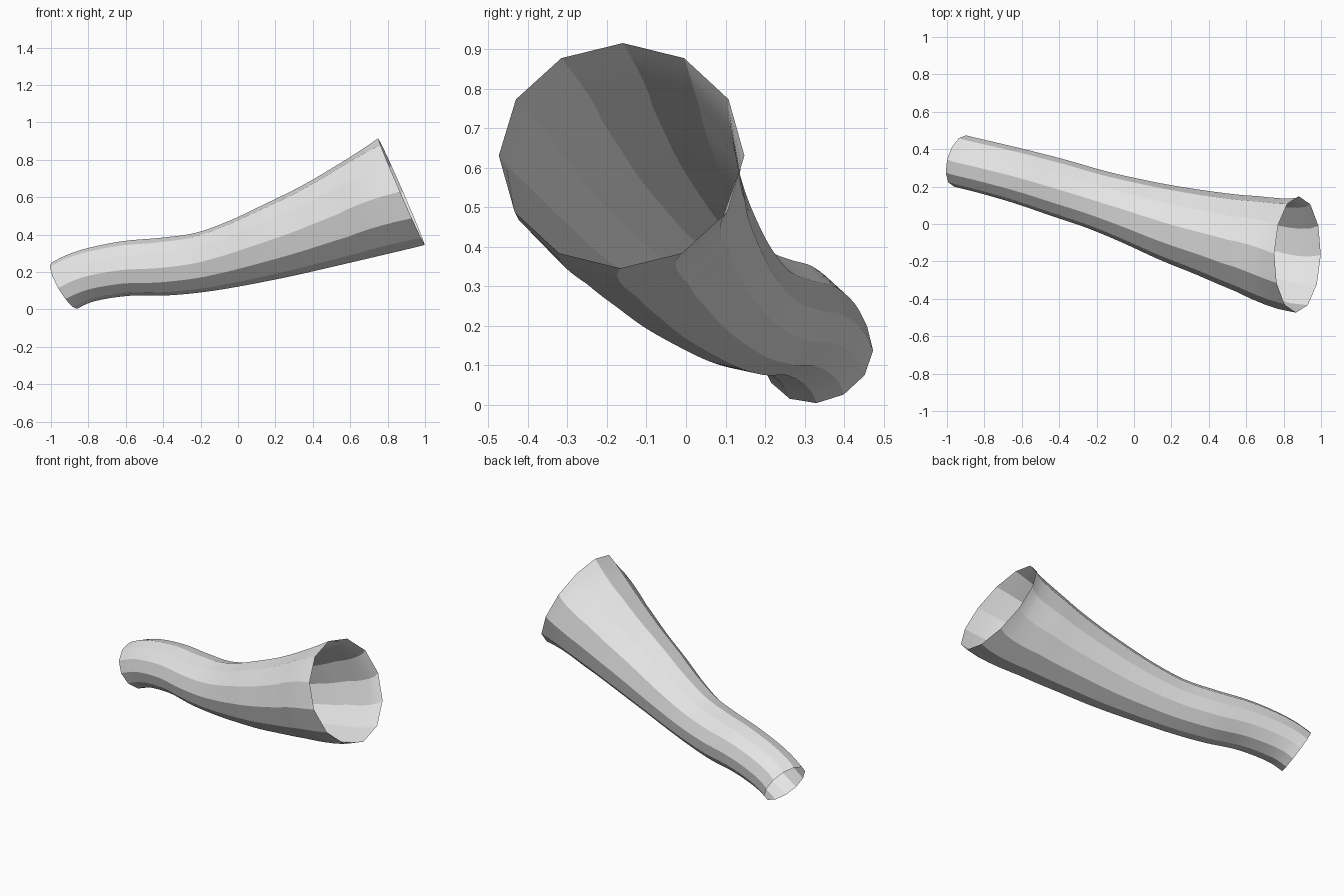
import bpy, bmesh, math
from mathutils import Vector

if "Cube" in bpy.data.objects:
    bpy.data.objects.remove(bpy.data.objects["Cube"])

SIDES = 12
STEPS = 5   # rings per path span

# Centre line of the tube: x, y, z, radius
path = [Vector(p) for p in [
    (-0.93, 0.337, 0.126, 0.141), (-0.80, 0.305, 0.182, 0.142),
    (-0.60, 0.2525, 0.219, 0.147), (-0.40, 0.1925, 0.229, 0.155),
    (-0.20, 0.130, 0.252, 0.160), (0.00, 0.066, 0.302, 0.178),
    (0.20, 0.002, 0.367, 0.204), (0.40, -0.053, 0.437, 0.229),
    (0.60, -0.105, 0.515, 0.261), (0.874, -0.163, 0.630, 0.311)]]
start_dir = Vector((0.84, -0.237, 0.49)).normalized()
end_dir = Vector((0.916, -0.024, 0.40)).normalized()

# Tangent at every path point, with the two open ends set by hand
tangents = [(b - a) / 2 for a, b in zip(path, path[2:])]
first = (*(start_dir * 0.15), 0.001)
last = (*(end_dir * 0.29), 0.05)
tangents = [Vector(first)] + tangents + [Vector(last)]


def hermite(i, t):
    """Position and direction on span i."""
    p, q, m, n = path[i], path[i + 1], tangents[i], tangents[i + 1]
    pos = (p * (2*t**3 - 3*t**2 + 1) + m * (t**3 - 2*t**2 + t)
           + q * (3*t**2 - 2*t**3) + n * (t**3 - t**2))
    vel = (p * (6*t**2 - 6*t) + m * (3*t**2 - 4*t + 1)
           + q * (6*t - 6*t**2) + n * (3*t**2 - 2*t))
    return pos, vel.to_3d().normalized()


samples = [hermite(i, k / STEPS) for i in range(len(path) - 1) for k in range(STEPS)]
samples.append(hermite(len(path) - 2, 1.0))

# Open twelve-sided flared tube
bm = bmesh.new()
rings = []
for j, (pos, direction) in enumerate(samples):
    roll = math.radians(5) * (1 - j / (len(samples) - 1))
    side = Vector((0, 0, 1)).cross(direction).normalized()
    up = direction.cross(side)
    ring = []
    for s in range(SIDES):
        a = 2 * math.pi * s / SIDES + roll
        ring.append(bm.verts.new(
            pos.to_3d() + pos.w * (side * math.cos(a) + up * math.sin(a))))
    rings.append(ring)
for a, b in zip(rings, rings[1:]):
    for s in range(SIDES):
        t = (s + 1) % SIDES
        bm.faces.new((a[s], a[t], b[t], b[s]))
bmesh.ops.recalc_face_normals(bm, faces=bm.faces)

mesh = bpy.data.meshes.new("flared_tube")
bm.to_mesh(mesh)
bm.free()
tube = bpy.data.objects.new("flared_tube", mesh)
bpy.context.collection.objects.link(tube)

grey = bpy.data.materials.new("light_grey")
grey.diffuse_color = (0.8, 0.8, 0.8, 1)
grey.use_nodes = True
grey.node_tree.nodes["Principled BSDF"].inputs["Base Color"].default_value = grey.diffuse_color
mesh.materials.append(grey)

# Smooth along the length, crisp edges between the sides
bpy.context.view_layer.objects.active = tube
tube.select_set(True)
bpy.ops.object.shade_smooth_by_angle(angle=math.radians(15))
